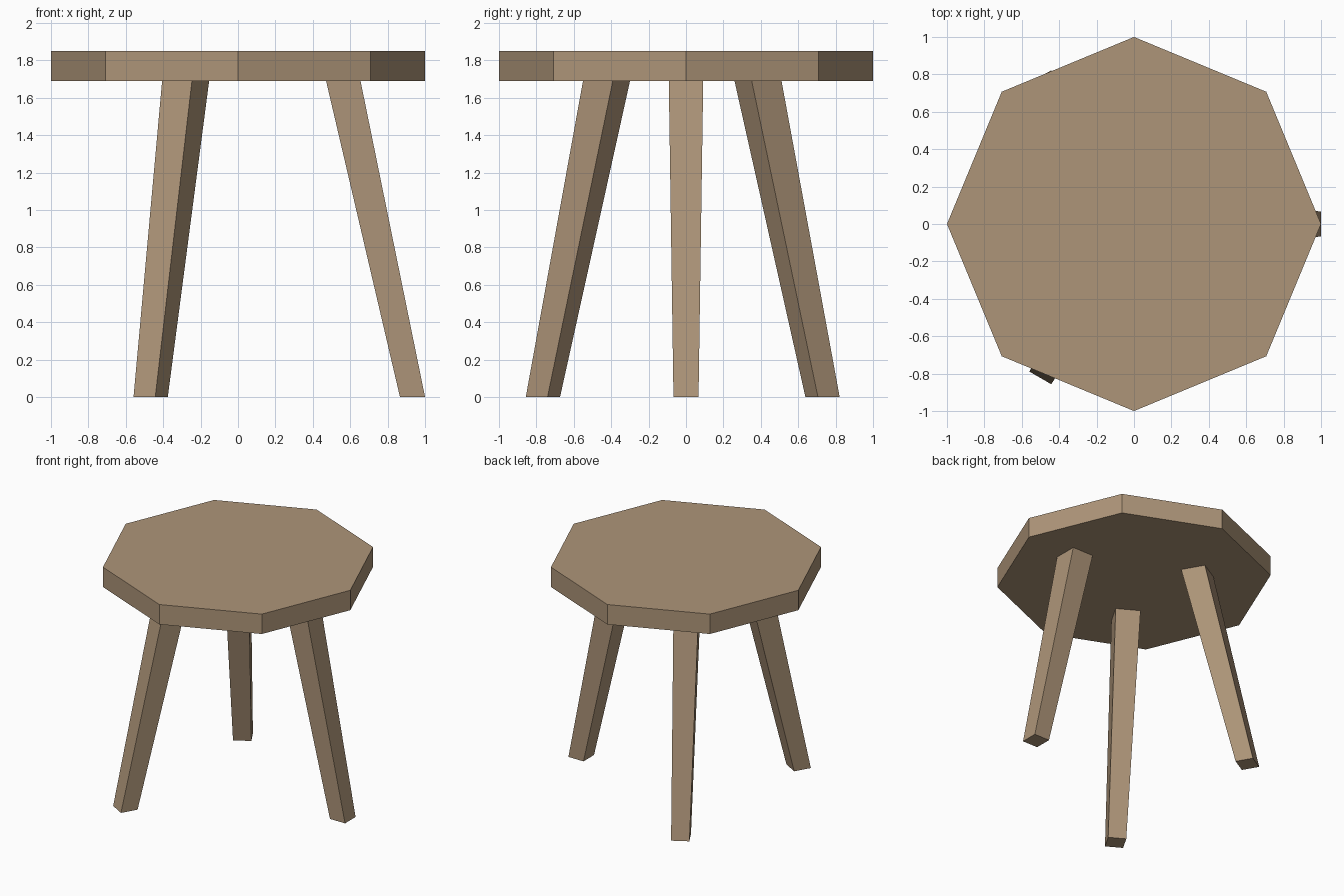
import bpy, bmesh
from math import cos, sin, radians

if "Cube" in bpy.data.objects:
    bpy.data.objects.remove(bpy.data.objects["Cube"])

wood = bpy.data.materials.new("wood")
wood.diffuse_color = (0.42, 0.30, 0.19, 1)
wood.use_nodes = True
wood.node_tree.nodes["Principled BSDF"].inputs["Base Color"].default_value = wood.diffuse_color


def loft(name, lower, upper):
    """Closed solid between two matching polygons."""
    bm = bmesh.new()
    a = [bm.verts.new(p) for p in lower]
    b = [bm.verts.new(p) for p in upper]
    n = len(a)
    bm.faces.new(a[::-1])
    bm.faces.new(b)
    for i in range(n):
        j = (i + 1) % n
        bm.faces.new((a[i], a[j], b[j], b[i]))
    bmesh.ops.recalc_face_normals(bm, faces=bm.faces)
    mesh = bpy.data.meshes.new(name)
    bm.to_mesh(mesh)
    bm.free()
    mesh.materials.append(wood)
    obj = bpy.data.objects.new(name, mesh)
    bpy.context.collection.objects.link(obj)
    return obj


def ring(x, y, z, radius, sides, start):
    angles = [radians(start + 360 * i / sides) for i in range(sides)]
    return [(x + radius * cos(t), y + radius * sin(t), z) for t in angles]


SEAT_Z, TOP_Z = 1.69, 1.85
DIAG = 2 ** 0.5

# Octagonal seat
loft("seat", ring(0, 0, SEAT_Z, 1, 8, 0), ring(0, 0, TOP_Z, 1, 8, 0))

# Three splayed, tapering square legs: name, foot xy, top xy, turn
legs = [
    ("right_leg", (0.933, 0), (0.563, 0), 0),
    ("front_leg", (-0.467, -0.765), (-0.28, -0.425), 240),
    ("back_leg", (-0.467, 0.73), (-0.28, 0.385), 120),
]
for name, foot, top, turn in legs:
    loft(name,
         ring(*foot, 0, 0.067 * DIAG, 4, turn + 45),
         ring(*top, SEAT_Z, 0.092 * DIAG, 4, turn + 45))
